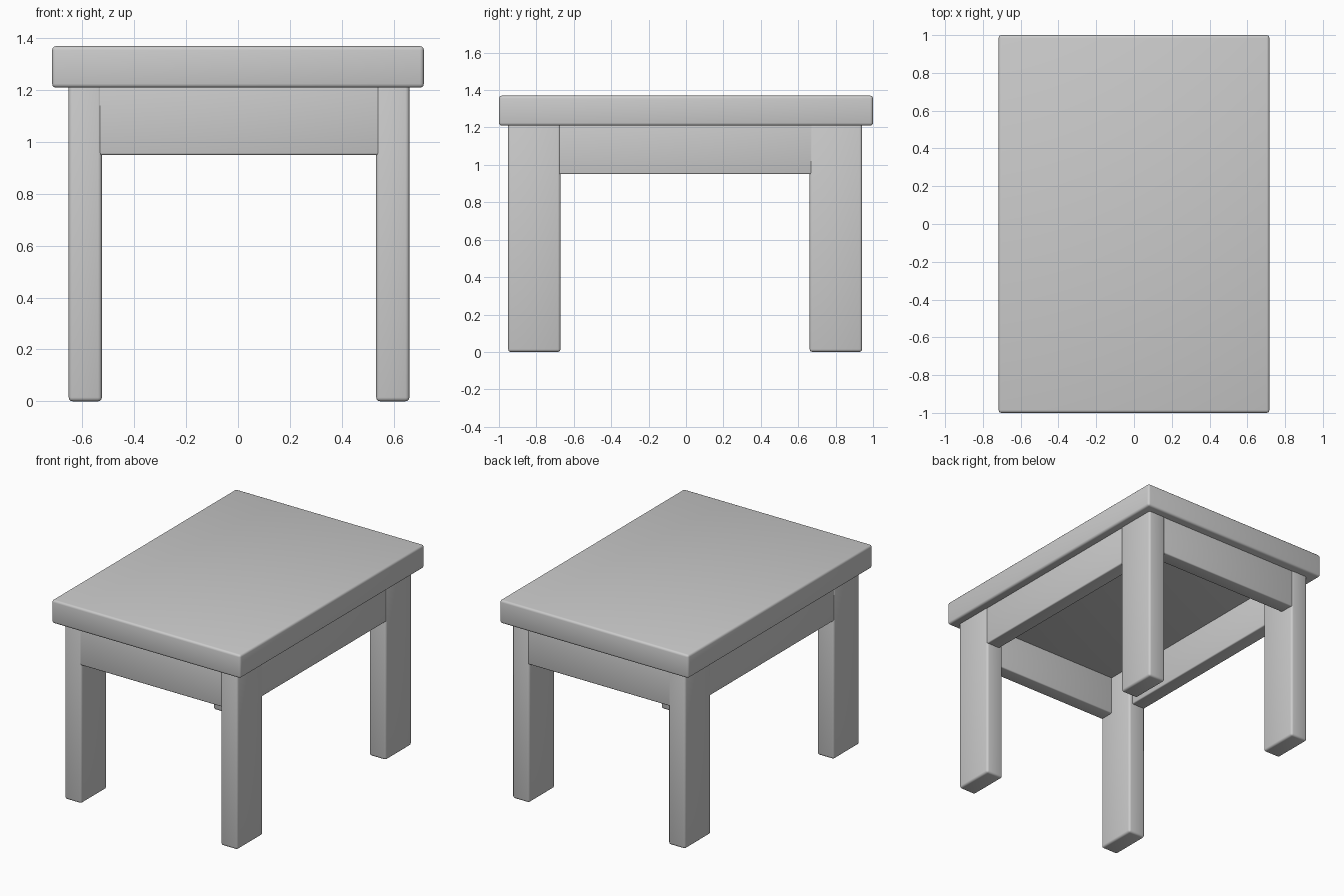
import bpy

if "Cube" in bpy.data.objects:
    bpy.data.objects.remove(bpy.data.objects["Cube"])


def box(name, x, y, z, bevel=0.015):
    """Rounded box from (min, max) ranges on each axis."""
    bpy.ops.mesh.primitive_cube_add(size=1)
    ob = bpy.context.object
    ob.name = name
    ob.location = [(r[0] + r[1]) / 2 for r in (x, y, z)]
    ob.scale = [r[1] - r[0] for r in (x, y, z)]
    bpy.ops.object.transform_apply(location=True, rotation=False, scale=True)
    mod = ob.modifiers.new("rounded_edges", 'BEVEL')
    mod.width = bevel
    mod.segments = 3
    bpy.ops.object.modifier_apply(modifier=mod.name)
    bpy.ops.object.shade_smooth_by_angle(angle=0.7)
    return ob


TOP_Z = 1.21
APRON_Z = (0.95, TOP_Z + 0.02)
LEG_X = {"left": (-0.653, -0.525), "right": (0.533, 0.661)}
LEG_Y = {"front": (-0.951, -0.671), "back": (0.661, 0.942)}
EMBED = 0.015  # apron ends run slightly into the legs
INSET = 0.003

# Table top
box("table_top", (-0.717, 0.717), (-1, 1), (TOP_Z, 1.37))

# Four legs
for sy, yr in LEG_Y.items():
    for sx, xr in LEG_X.items():
        box(f"{sy}_{sx}_leg", xr, yr, (0, TOP_Z + 0.02))

# Front and back aprons, level with the outer leg faces
ax = (LEG_X["left"][1] - EMBED, LEG_X["right"][0] + EMBED)
f, b = LEG_Y["front"][0] + INSET, LEG_Y["back"][1] - INSET
box("front_apron", ax, (f, f + 0.10), APRON_Z, 0.008)
box("back_apron", ax, (b - 0.10, b), APRON_Z, 0.008)

# Side aprons
ay = (LEG_Y["front"][1] - EMBED, LEG_Y["back"][0] + EMBED)
l, r = LEG_X["left"][0] + INSET, LEG_X["right"][1] - INSET
box("left_apron", (l, l + 0.10), ay, APRON_Z, 0.008)
box("right_apron", (r - 0.10, r), ay, APRON_Z, 0.008)
